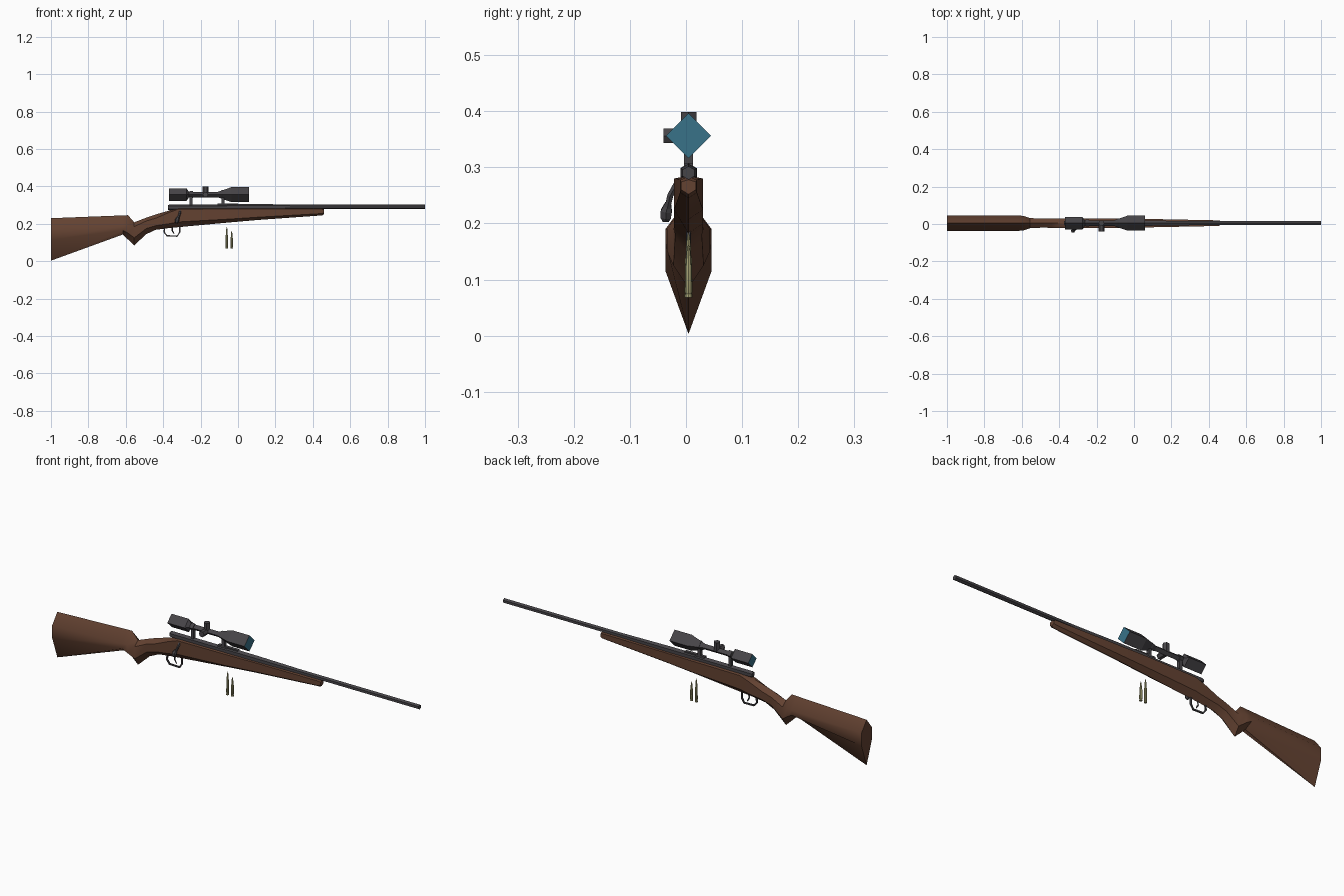
import bpy, bmesh, math
from mathutils import Vector

if "Cube" in bpy.data.objects:
    bpy.data.objects.remove(bpy.data.objects["Cube"])

YC = 0.0045  # centre plane of the rifle


def mat(name, c):
    m = bpy.data.materials.new(name)
    m.diffuse_color = (*c, 1)
    m.use_nodes = True
    m.node_tree.nodes["Principled BSDF"].inputs["Base Color"].default_value = m.diffuse_color
    return m


WOOD = mat("walnut wood", (0.125, 0.054, 0.031))
METAL = mat("dark metal", (0.062, 0.058, 0.064))
GLASS = mat("blue glass", (0.04, 0.17, 0.25))
BRASS = mat("brass", (0.38, 0.36, 0.17))


def loft(name, rings, mats, smooth=None):
    """Skin equal-length rings of points and cap both ends."""
    bm = bmesh.new()
    vs = [[bm.verts.new(p) for p in r] for r in rings]
    n = len(rings[0])
    for a, b in zip(vs, vs[1:]):
        for i in range(n):
            j = (i + 1) % n
            bm.faces.new((a[i], a[j], b[j], b[i]))
    caps = [bm.faces.new(vs[0]), bm.faces.new(vs[-1])]
    if len(mats) > 1:
        for f in caps:
            f.material_index = 1
    bmesh.ops.recalc_face_normals(bm, faces=bm.faces)
    me = bpy.data.meshes.new(name)
    bm.to_mesh(me)
    bm.free()
    for m in mats:
        me.materials.append(m)
    ob = bpy.data.objects.new(name, me)
    bpy.context.collection.objects.link(ob)
    if smooth:
        bpy.ops.object.select_all(action='DESELECT')
        ob.select_set(True)
        bpy.context.view_layer.objects.active = ob
        bpy.ops.object.shade_smooth_by_angle(angle=math.radians(smooth))
    return ob


def lathe(name, path, sides, mats, up=(0, 0, 1), turn=0.0, smooth=None):
    """Tube along path of (x, y, z, radius), mitred at the bends."""
    pts = [Vector(p[:3]) for p in path]
    rings = []
    for i, p in enumerate(pts):
        t = (pts[min(i + 1, len(pts) - 1)] - pts[max(i - 1, 0)]).normalized()
        u = Vector(up)
        u = (u - t * u.dot(t)).normalized()
        v = t.cross(u)
        rings.append([p + path[i][3] * (u * math.cos(a) + v * math.sin(a))
                      for a in (turn + 2 * math.pi * k / sides for k in range(sides))])
    return loft(name, rings, mats, smooth)


def box(name, x0, x1, y0, y1, z0, z1, m):
    return loft(name, [[(x, y0, z0), (x, y1, z0), (x, y1, z1), (x, y0, z1)]
                       for x in (x0, x1)], [m])


def along_x(prof, z):
    return [(x, YC, z, r) for x, r in prof]


# Stock: x, top, upper side, lower side, bottom, half width
stock = [(-1.0, .23, .178, .115, .003, .041),
         (-.615, .245, .19, .165, .143, .041),
         (-.588, .246, .19, .15, .116, .038),
         (-.555, .208, .185, .125, .085, .027),
         (-.49, .233, .215, .175, .145, .024),
         (-.44, .25, .23, .19, .168, .025),
         (-.37, .27, .26, .20, .177, .026),
         (-.32, .285, .278, .21, .182, .026),
         (-.05, .285, .28, .225, .207, .026),
         (.1, .285, .28, .235, .22, .022),
         (.45, .283, .278, .255, .245, .015),
         (.46, .278, .274, .26, .252, .013)]
loft("stock", [[(x, YC, t), (x, YC + w, u), (x, YC + w, l),
                (x, YC, b), (x, YC - w, l), (x, YC - w, u)]
               for x, t, u, l, b, w in stock], [WOOD], 40)

# Barrel and receiver
lathe("barrel", along_x([(-.06, .017), (.1, .016), (.35, .012), (1.0, .012)], .290),
      6, [METAL], smooth=35)
lathe("receiver", along_x([(-.375, .012), (-.365, .016), (-.05, .016)], .288), 6, [METAL])
box("scope_rail", -.11, 0, YC - .008, YC + .008, .295, .308, METAL)

# Bolt handle and knob
lathe("bolt_handle", [(-.305, YC, .283, .007), (-.308, -.015, .272, .007),
                      (-.313, -.028, .25, .006), (-.32, -.033, .228, .006)],
      6, [METAL], up=(1, 0, 0))
lathe("bolt_knob", [(-.32, -.032, .236, .006), (-.325, -.035, .222, .0115),
                    (-.328, -.036, .21, .0105), (-.329, -.036, .203, .006)],
      6, [METAL], up=(1, 0, 0))

# Scope with glass ends
lathe("scope", along_x([(-.37, .033), (-.275, .033), (-.262, .014), (-.11, .014),
                        (-.035, .040), (.06, .040)], .356), 4, [METAL, GLASS])
lathe("top_turret", [(-.174, YC, .355, .016), (-.174, YC, .399, .016)], 6, [METAL], up=(0, 1, 0),
      turn=math.pi / 6)
lathe("side_turret", [(-.174, YC, .356, .015), (-.174, -.04, .356, .015)], 6, [METAL],
      turn=math.pi / 6)

# Scope mounts: post and ring
for label, x in (("rear", -.25), ("front", -.08)):
    box(label + "_mount_post", x - .008, x + .008, YC - .008, YC + .008, .29, .345, METAL)
    r = .019 if label == "rear" else .024
    lathe(label + "_mount_ring", along_x([(x - .009, r), (x + .009, r)], .356), 4, [METAL])

# Trigger guard and trigger
lathe("trigger_guard", [(x, YC, z, .005) for x, z in
                        ((-.392, .18), (-.395, .155), (-.38, .136), (-.325, .134),
                         (-.312, .155), (-.312, .19))], 4, [METAL], up=(0, 1, 0),
      turn=math.pi / 4)
lathe("trigger", [(-.35, YC, .19, .005), (-.352, YC, .165, .004), (-.342, YC, .148, .003)],
      4, [METAL], up=(0, 1, 0))

# Two loose cartridges
for label, x, top in (("long", -.06, .183), ("short", -.034, .162)):
    s = top - .068
    lathe(label + "_cartridge",
          [(x, YC, .068 + s * h, r) for h, r in
           ((0, .0068), (.05, .0068), (.07, .0055), (.1, .0068), (.58, .0064),
            (.66, .0046), (.78, .0044), (.9, .003), (1, .0008))],
          8, [BRASS], up=(0, 1, 0), smooth=35)
